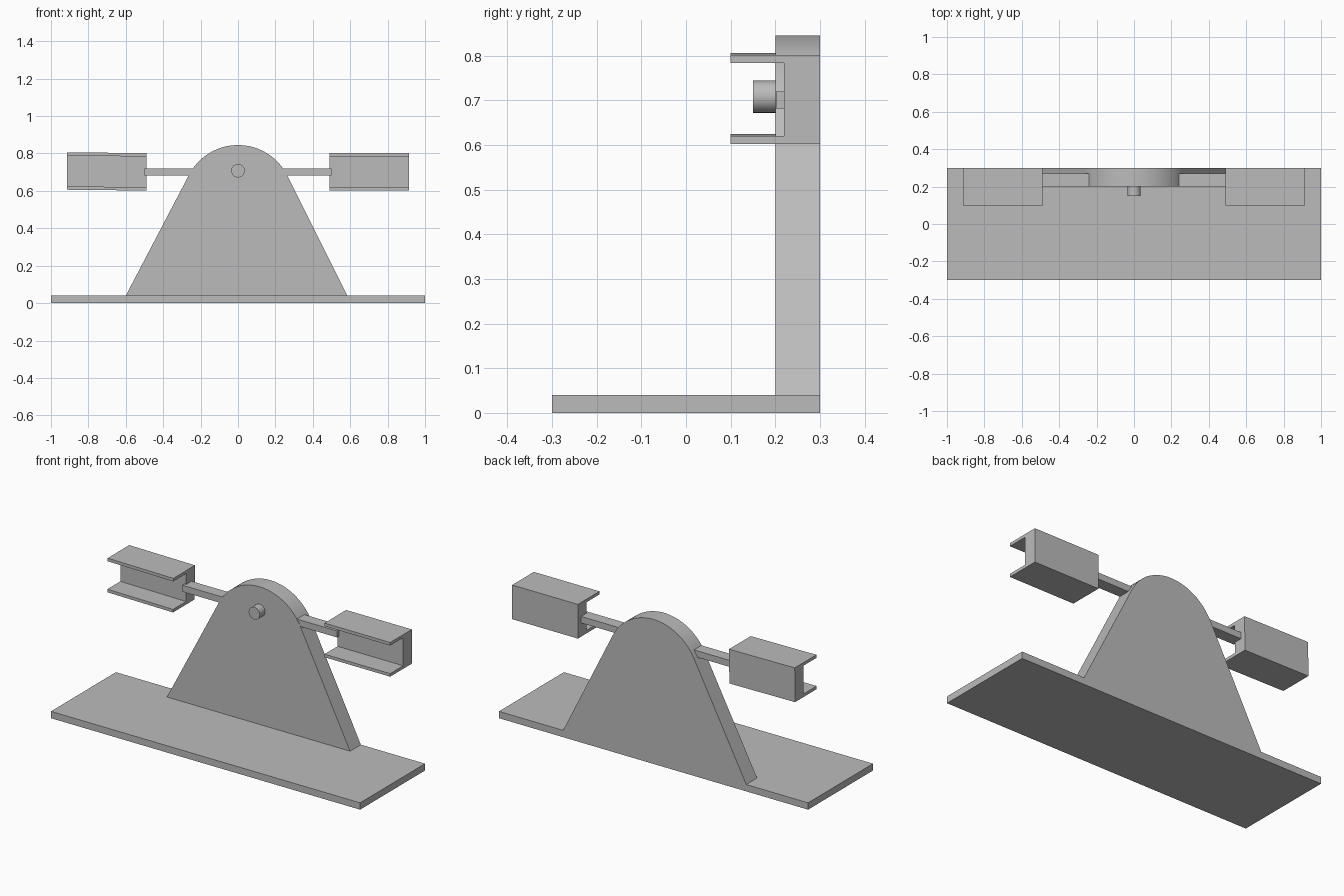
import bpy, math
from mathutils import Matrix, Vector

if "Cube" in bpy.data.objects:
    bpy.data.objects.remove(bpy.data.objects["Cube"], do_unlink=True)

grey = bpy.data.materials.new("plain_grey")
grey.use_nodes = True
grey.diffuse_color = (0.5, 0.5, 0.5, 1)
grey.node_tree.nodes["Principled BSDF"].inputs["Base Color"].default_value = (0.5, 0.5, 0.5, 1)


def extrude(name, profile, offset, smooth=False):
    """Solid made by sweeping a closed outline along an offset."""
    n = len(profile)
    off = Vector(offset)
    front = [Vector(p) for p in profile]
    verts = front + [p + off for p in front]
    faces = [tuple(range(n)), tuple(range(2 * n - 1, n - 1, -1))]
    faces += [(i, i + n, (i + 1) % n + n, (i + 1) % n) for i in range(n)]
    mesh = bpy.data.meshes.new(name)
    mesh.from_pydata(verts, [], faces)
    mesh.materials.append(grey)
    obj = bpy.data.objects.new(name, mesh)
    bpy.context.collection.objects.link(obj)
    bpy.context.view_layer.objects.active = obj
    bpy.ops.object.select_all(action='DESELECT')
    obj.select_set(True)
    bpy.ops.object.mode_set(mode='EDIT')
    bpy.ops.mesh.select_all(action='SELECT')
    bpy.ops.mesh.normals_make_consistent(inside=False)
    bpy.ops.object.mode_set(mode='OBJECT')
    if smooth:
        bpy.ops.object.shade_smooth_by_angle(angle=math.radians(30))
    return obj


def box(name, x0, x1, y0, y1, z0, z1):
    outline = [(x0, y0, z0), (x1, y0, z0), (x1, y0, z1), (x0, y0, z1)]
    return extrude(name, outline, (0, y1 - y0, 0))


def arc(cx, cz, r, y, start, end, steps):
    angles = [math.radians(start + (end - start) * i / steps) for i in range(steps + 1)]
    return [(cx + r * math.cos(a), y, cz + r * math.sin(a)) for a in angles]


# Base and upright with a rounded top
box("base", -1, 1, -0.3, 0.3, 0, 0.04)
upright = [(-0.6, 0.2, 0.04), (0.585, 0.2, 0.04)]
upright += arc(0, 0.55, 0.295, 0.2, 27, 153, 40)
extrude("upright_plate", upright, (0, 0.1, 0), smooth=True)

# Pivot pin
extrude("pivot_pin", arc(0, 0.708, 0.036, 0.15, 0, 348.75, 31), (0, 0.06, 0), smooth=True)

# Arms and channel brackets on both sides
for side, sign in (("left", 1), ("right", -1)):
    x0, x1 = sorted((sign * 0.2, sign * 0.5))
    box(side + "_arm", x0, x1, 0.201, 0.27, 0.682, 0.72)
    h, t = 0.1, 0.018
    channel = [(0.1, -h), (0.3, -h), (0.3, h), (0.1, h),
               (0.1, h - t), (0.22, h - t), (0.22, t - h), (0.1, t - h)]
    length = 0.425
    bracket = extrude(side + "_bracket", [(-length / 2, y, z) for y, z in channel], (length, 0, 0))
    # The right bracket is tipped very slightly upward at its outer end
    tilt = 0.0 if sign > 0 else math.radians(0.6)
    height = 0.702 if sign > 0 else 0.704
    bracket.matrix_world = Matrix.Translation((sign * 0.702, 0, height)) @ Matrix.Rotation(tilt, 4, 'Y')
